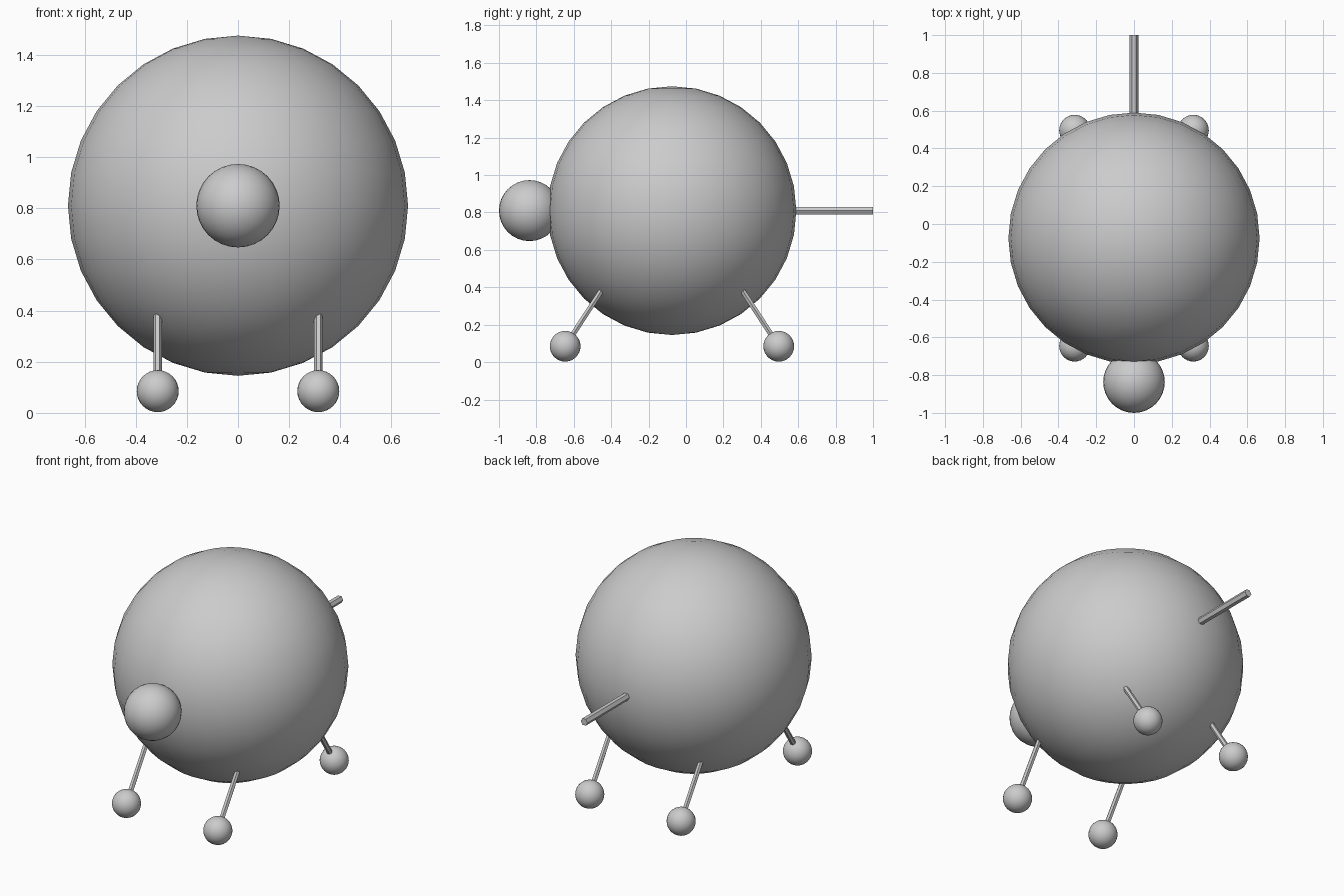
import bpy
import math
from mathutils import Vector

if "Cube" in bpy.data.objects:
    bpy.data.objects.remove(bpy.data.objects["Cube"])

grey = bpy.data.materials.new("plain grey")
grey.diffuse_color = (0.6, 0.6, 0.6, 1)
grey.use_nodes = True
grey.node_tree.nodes["Principled BSDF"].inputs["Base Color"].default_value = grey.diffuse_color


def finish(name):
    obj = bpy.context.object
    obj.name = name
    obj.data.materials.append(grey)
    bpy.ops.object.shade_smooth_by_angle(angle=math.radians(40))
    return obj


def ball(name, centre, radius):
    bpy.ops.mesh.primitive_uv_sphere_add(
        segments=32, ring_count=16, radius=radius, location=centre)
    return finish(name)


def rod(name, start, end, radius):
    # Hexagonal bar between two points, with corners facing sideways
    start, end = Vector(start), Vector(end)
    d = end - start
    bpy.ops.mesh.primitive_cylinder_add(
        vertices=6, radius=radius, depth=d.length, location=(start + end) / 2,
        rotation=(math.atan2(-d.y, d.z), 0, 0))
    obj = bpy.context.object
    # Turn the cross-section so that two corners lie on the x axis
    for v in obj.data.vertices:
        v.co.x, v.co.y = v.co.y, -v.co.x
    return finish(name)


MID_Y, MID_Z = -0.075, 0.81

# Body, nose and tail
ball("body", (0, MID_Y, MID_Z), 0.665)
ball("nose", (0, -0.837, MID_Z), 0.163)
rod("tail", (0, 0.42, MID_Z), (0, 1.0, MID_Z), 0.023)

# Four splayed legs with round feet
for side, sx in (("left", -1), ("right", 1)):
    for place, sy in (("front", -1), ("back", 1)):
        x = 0.314 * sx
        foot = (x, MID_Y + 0.571 * sy, 0.085)
        hip = (x, MID_Y + 0.33 * sy, 0.455)
        rod(f"{place}_{side}_leg", foot, hip, 0.016)
        ball(f"{place}_{side}_foot", foot, 0.082)
